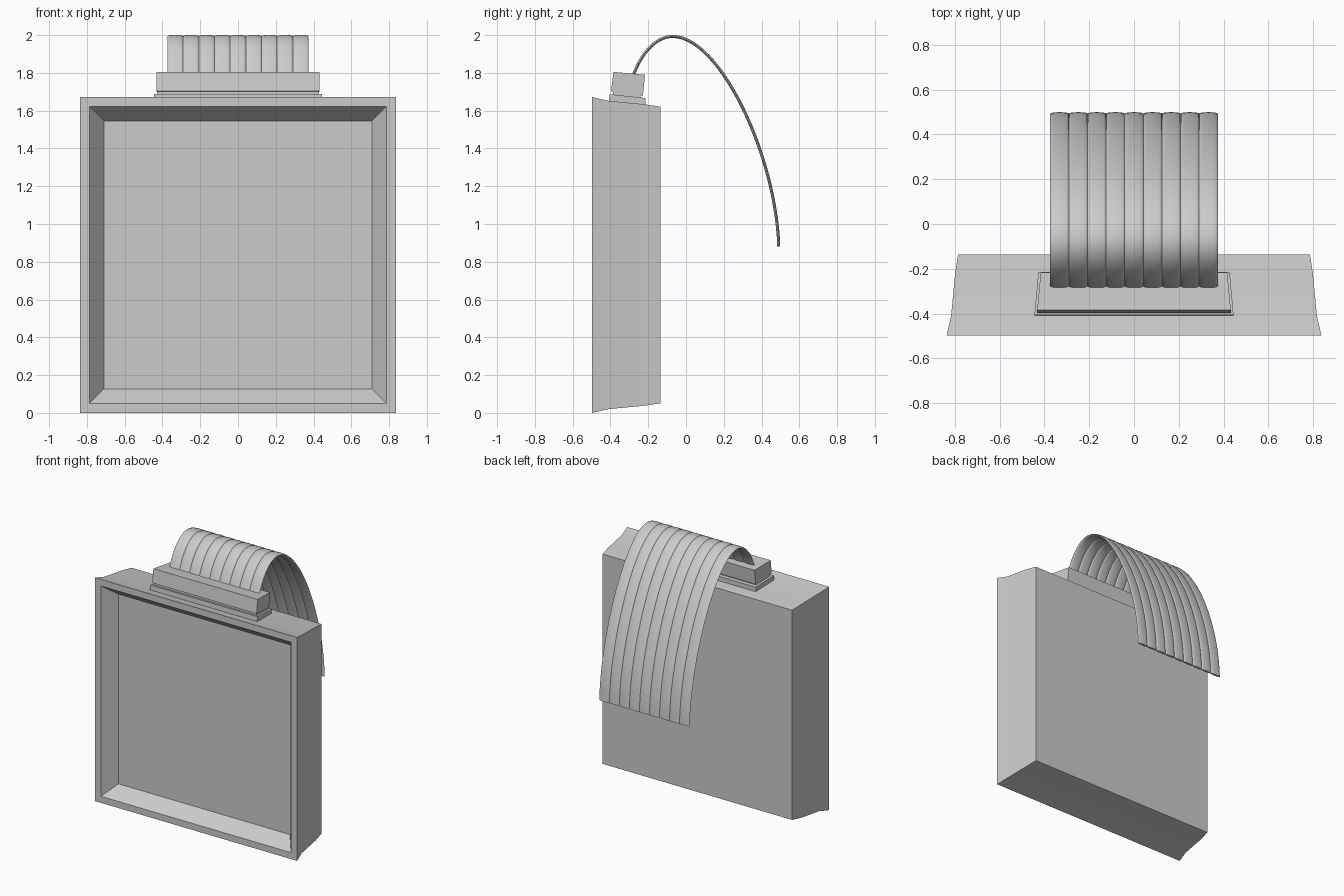
import bpy, bmesh, math
from mathutils import Vector

if "Cube" in bpy.data.objects:
    bpy.data.objects.remove(bpy.data.objects["Cube"])

grey = bpy.data.materials.new("plain grey")
grey.diffuse_color = (0.6, 0.6, 0.6, 1)
grey.use_nodes = True
grey.node_tree.nodes["Principled BSDF"].inputs["Base Color"].default_value = grey.diffuse_color


def finish(name, bm, angle):
    bmesh.ops.recalc_face_normals(bm, faces=bm.faces)
    me = bpy.data.meshes.new(name)
    bm.to_mesh(me)
    bm.free()
    ob = bpy.data.objects.new(name, me)
    bpy.context.collection.objects.link(ob)
    me.materials.append(grey)
    bpy.ops.object.select_all(action='DESELECT')
    ob.select_set(True)
    bpy.context.view_layer.objects.active = ob
    bpy.ops.object.shade_smooth_by_angle(angle=math.radians(angle))
    return ob


def loft(bm, rings):
    """Skin a row of closed point rings and cap both ends."""
    vs = [[bm.verts.new(p) for p in r] for r in rings]
    n = len(vs[0])
    for a, b in zip(vs, vs[1:]):
        for i in range(n):
            j = (i + 1) % n
            bm.faces.new((a[i], a[j], b[j], b[i]))
    bm.faces.new(vs[0])
    bm.faces.new(vs[-1])


# square case: inset floor, sloped recess walls, front rim, tapering outer shell
CZ = 0.836
stations = [(-0.40, 0.71), (-0.497, 0.787), (-0.497, 0.836),
            (-0.41, 0.816), (-0.22, 0.798), (-0.135, 0.785)]
bm = bmesh.new()
loft(bm, [[(sx * h, y, CZ + sz * h) for sx, sz in ((-1, -1), (1, -1), (1, 1), (-1, 1))]
          for y, h in stations])
finish("case", bm, 25)


# connector on top: tilted blocks, a little narrower at the rear
def block(name, side, front_half, rear_half):
    bm = bmesh.new()
    halves = (front_half, rear_half, rear_half, front_half)
    loft(bm, [[(s * h, y, z) for (y, z), h in zip(side, halves)] for s in (-1, 1)])
    finish(name, bm, 25)


block("connector_base", [(-0.408, 1.645), (-0.215, 1.63), (-0.215, 1.667), (-0.405, 1.687)], 0.444, 0.427)
block("connector_neck", [(-0.387, 1.675), (-0.24, 1.655), (-0.24, 1.69), (-0.387, 1.71)], 0.425, 0.412)
block("connector_block", [(-0.397, 1.703), (-0.228, 1.68), (-0.217, 1.790), (-0.384, 1.805)], 0.432, 0.416)


# ribbon cable: nine flattened strands swept along an arch
def bezier(p, t):
    a, b, c, d = (Vector(q) for q in p)
    u = 1 - t
    return a * u**3 + b * 3 * u * u * t + c * 3 * u * t * t + d * t**3


rise = [(-0.28, 1.785), (-0.23, 1.92), (-0.15, 1.993), (-0.07, 1.993)]
fall = [(-0.07, 1.993), (0.18, 1.993), (0.478, 1.36), (0.491, 0.88)]
path = [bezier(rise, i / 14) for i in range(14)] + [bezier(fall, i / 28) for i in range(29)]

STRANDS, PITCH, HALF_T, SIDES = 9, 0.083, 0.008, 16
section = []
for k in range(SIDES):
    a = 2 * math.pi * k / SIDES
    section.append((PITCH * 0.505 * math.cos(a),
                    HALF_T * math.copysign(abs(math.sin(a)) ** 0.8, math.sin(a))))

bm = bmesh.new()
for s in range(STRANDS):
    cx = (s - (STRANDS - 1) / 2) * PITCH
    rings = []
    for i, p in enumerate(path):
        t = (path[min(i + 1, len(path) - 1)] - path[max(i - 1, 0)]).normalized()
        n = Vector((-t.y, t.x))
        rings.append([(cx + u, p.x + n.x * v, p.y + n.y * v) for u, v in section])
    loft(bm, rings)
finish("ribbon_cable", bm, 45)
